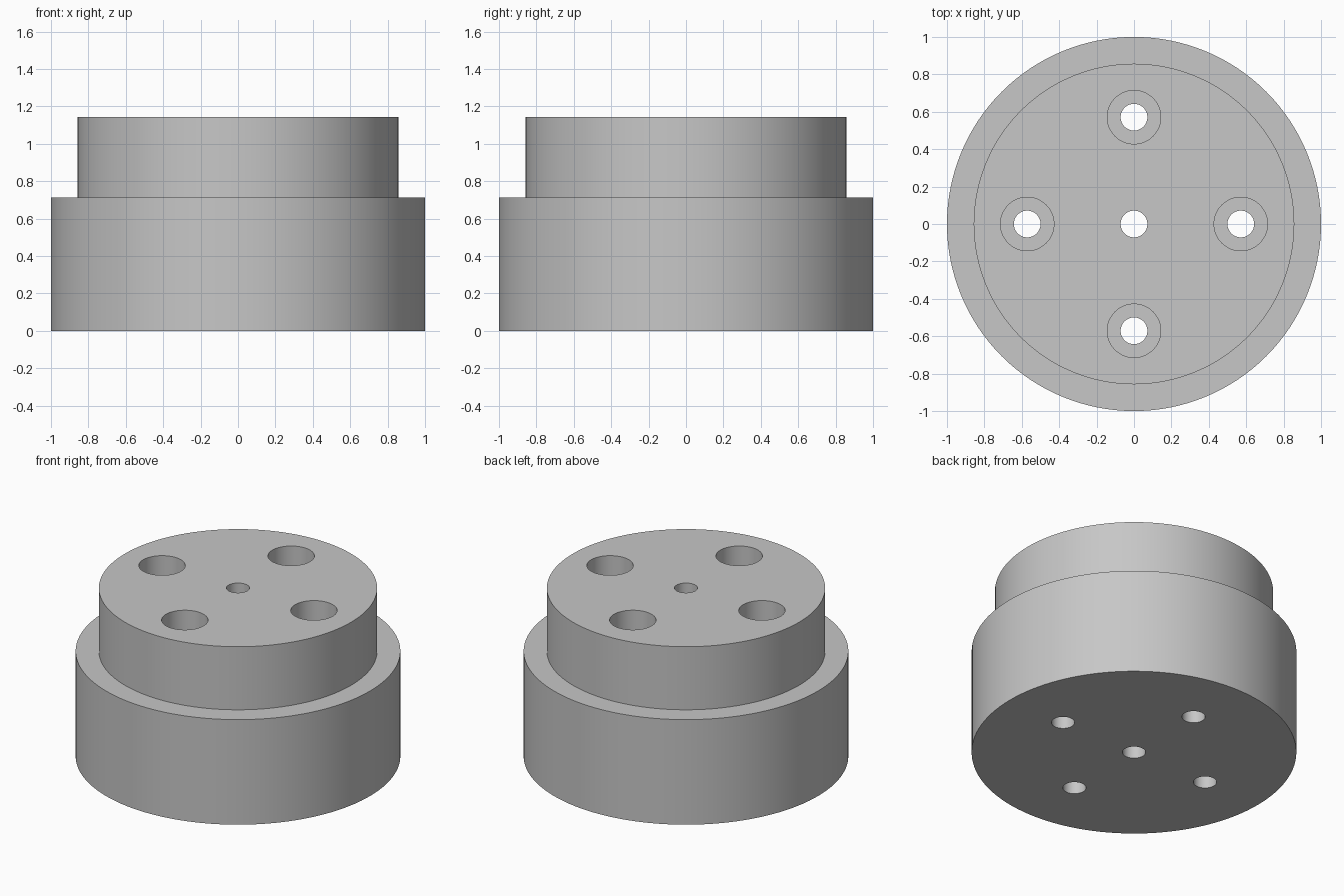
import bpy
import bmesh
import math
from mathutils import Vector

cube = bpy.data.objects.get("Cube")
if cube:
    bpy.data.objects.remove(cube, do_unlink=True)

BASE_R, BASE_H = 1.0, 0.714
BOSS_R, TOP = 0.857, 1.143
HOLE_R, BORE_R, PITCH_R = 0.0714, 0.143, 0.571
BORE_DEPTH = 0.286
OVER = 0.1  # cutter overshoot beyond the solid

metal = bpy.data.materials.new("plain grey metal")
metal.use_nodes = True
grey = (0.57, 0.57, 0.57, 1.0)
metal.diffuse_color = grey
metal.node_tree.nodes["Principled BSDF"].inputs["Base Color"].default_value = grey


def add_turned(bm, steps, bottom, centre=(0, 0), segments=128):
    """Lathe a stepped solid; steps are (radius, upper height), bottom first."""
    profile, z = [(0, bottom)], bottom
    for radius, upper in steps:
        profile += [(radius, z), (radius, upper)]
        z = upper
    profile.append((0, z))
    rings = []
    for r, h in profile[1:-1]:
        rings.append([bm.verts.new((centre[0] + r * math.cos(a), centre[1] + r * math.sin(a), h))
                      for a in (math.tau * i / segments for i in range(segments))])
    for low, high in zip(rings, rings[1:]):
        for i in range(segments):
            j = (i + 1) % segments
            bm.faces.new((low[i], low[j], high[j], high[i]))
    bm.faces.new(rings[0][::-1])
    bm.faces.new(rings[-1])


def make_object(name, bm):
    bmesh.ops.recalc_face_normals(bm, faces=bm.faces[:])
    mesh = bpy.data.meshes.new(name)
    bm.to_mesh(mesh)
    bm.free()
    mesh.materials.append(metal)
    obj = bpy.data.objects.new(name, mesh)
    bpy.context.collection.objects.link(obj)
    return obj


# Stepped round body
bm = bmesh.new()
add_turned(bm, [(BASE_R, BASE_H), (BOSS_R, TOP)], 0)
body = make_object("flanged_body", bm)

# Centre through hole and four counterbored bolt holes
bm = bmesh.new()
add_turned(bm, [(HOLE_R, TOP + OVER)], -OVER, segments=48)
for k in range(4):
    angle = k * math.pi / 2
    centre = Vector((math.cos(angle), math.sin(angle))) * PITCH_R
    add_turned(bm, [(HOLE_R, TOP - BORE_DEPTH), (BORE_R, TOP + OVER)], -OVER, centre, 64)
cutter = make_object("hole_cutter", bm)
cutter.hide_render = True

# Cut the holes, then discard the cutter
cut = body.modifiers.new("holes", "BOOLEAN")
cut.operation = "DIFFERENCE"
cut.solver = "EXACT"
cut.object = cutter
bpy.context.view_layer.objects.active = body
body.select_set(True)
bpy.ops.object.modifier_apply(modifier=cut.name)
bpy.data.objects.remove(cutter, do_unlink=True)

# Smooth walls with crisp rims
bpy.ops.object.shade_smooth_by_angle(angle=math.radians(30))
